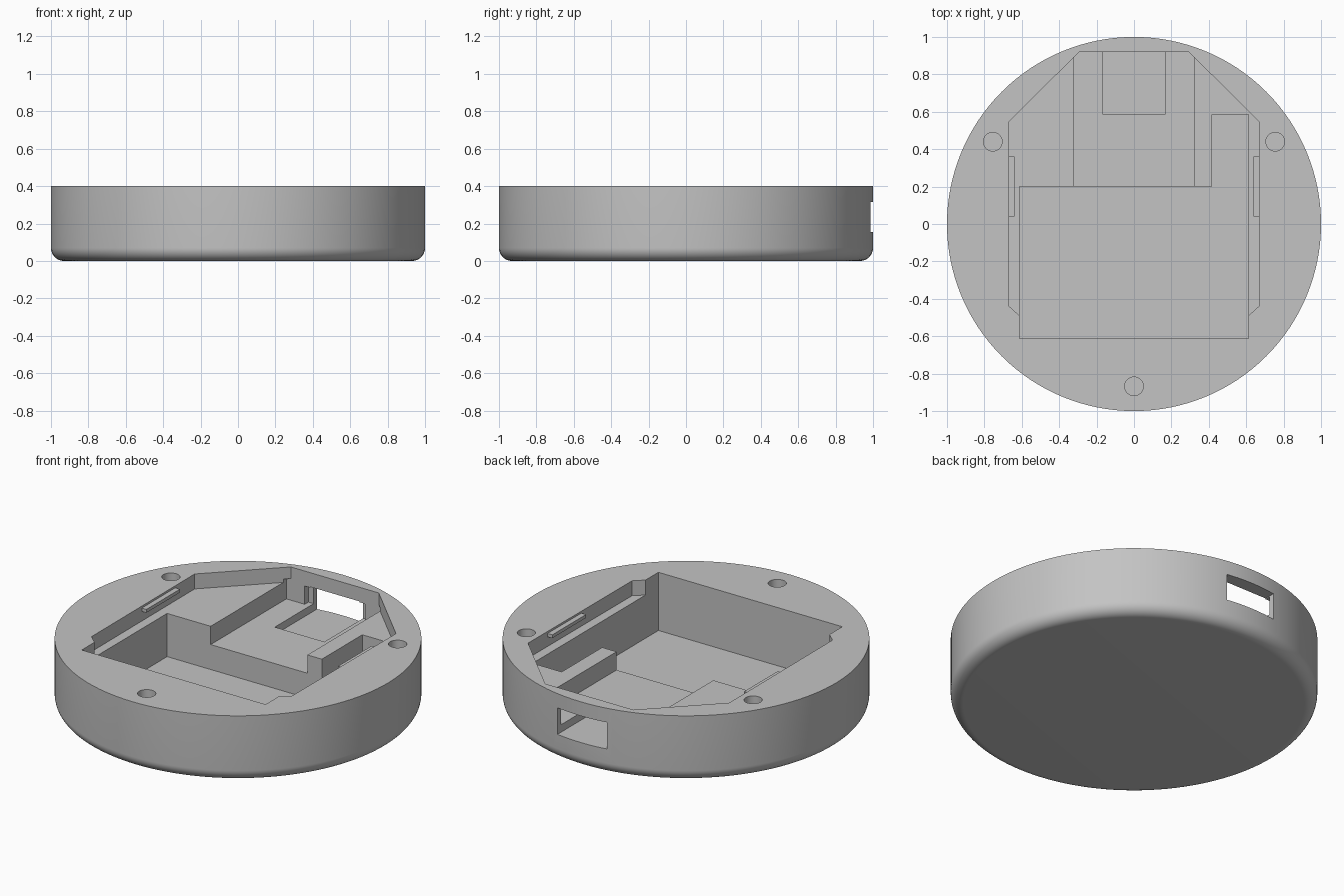
import bpy, bmesh, math

cube = bpy.data.objects.get("Cube")
if cube:
    bpy.data.objects.remove(cube, do_unlink=True)

grey = bpy.data.materials.new("plain grey")
grey.diffuse_color = (0.55, 0.55, 0.55, 1)
grey.use_nodes = True
for node in grey.node_tree.nodes:
    if node.type == "BSDF_PRINCIPLED":
        node.inputs["Base Color"].default_value = (0.55, 0.55, 0.55, 1)

HEIGHT, FILLET, SIDES = 0.4, 0.07, 128
LEDGE, CHANNEL, FLOOR, PORT = 0.31, 0.2, 0.05, 0.155
ABOVE = HEIGHT + 0.1


def make_object(name, bm):
    bmesh.ops.recalc_face_normals(bm, faces=bm.faces)
    mesh = bpy.data.meshes.new(name)
    bm.to_mesh(mesh)
    bm.free()
    mesh.materials.append(grey)
    obj = bpy.data.objects.new(name, mesh)
    bpy.context.collection.objects.link(obj)
    return obj


def prism(name, outline, z0, z1):
    bm = bmesh.new()
    base = bm.faces.new([bm.verts.new((x, y, z0)) for x, y in outline])
    ext = bmesh.ops.extrude_face_region(bm, geom=[base])
    top = [v for v in ext["geom"] if isinstance(v, bmesh.types.BMVert)]
    bmesh.ops.translate(bm, verts=top, vec=(0, 0, z1 - z0))
    return make_object(name, bm)


def box(name, x0, x1, y0, y1, z0, z1):
    return prism(name, [(x0, y0), (x1, y0), (x1, y1), (x0, y1)], z0, z1)


def ring(radius, sides, cx=0, cy=0):
    return [(cx + radius * math.cos(math.tau * i / sides),
             cy + radius * math.sin(math.tau * i / sides)) for i in range(sides)]


# Round body with a filleted bottom edge, built from stacked rings
steps = 12
profile = [(1 - FILLET + FILLET * math.sin(a), FILLET - FILLET * math.cos(a))
           for a in (math.pi / 2 * i / steps for i in range(steps + 1))]
profile.append((1, HEIGHT))
bm = bmesh.new()
rings = [[bm.verts.new((x, y, z)) for x, y in ring(r, SIDES)] for r, z in profile]
for low, high in zip(rings, rings[1:]):
    for i in range(SIDES):
        j = (i + 1) % SIDES
        bm.faces.new((low[i], low[j], high[j], high[i]))
bm.faces.new(rings[0])
bm.faces.new(rings[-1])
body = make_object("round_case", bm)

# Board recess: mirrored half outline
half = [(0.293, 0.92), (0.67, 0.545), (0.667, -0.44), (0.612, -0.49), (0.612, -0.612)]
recess = half + [(-x, y) for x, y in reversed(half)]
# Deep bay with a narrow arm running back on the left
bay = [(-0.612, -0.612), (0.612, -0.612), (0.612, 0.585),
       (0.418, 0.585), (0.418, 0.2), (-0.612, 0.2)]

cutters = [
    prism("recess_cutter", recess, LEDGE, ABOVE),
    prism("bay_cutter", bay, FLOOR, LEDGE + 0.04),
    box("channel_cutter", -0.322, 0.322, 0.15, 0.92, CHANNEL, LEDGE + 0.02),
    box("port_cutter", -0.165, 0.165, 0.585, 1.1, PORT, LEDGE + 0.005),
    box("port_flange_cutter", -0.2, 0.2, 0.88, 0.955, CHANNEL, LEDGE),
]
# Screw holes
for x, y in ((-0.755, 0.44), (0.755, 0.44), (0, -0.868)):
    cutters.append(prism("screw_hole_cutter", ring(0.05, 32, x, y), 0.1, ABOVE))

bpy.context.view_layer.objects.active = body
for cutter in cutters:
    cutter.hide_render = True
    mod = body.modifiers.new("cut", "BOOLEAN")
    mod.operation = "DIFFERENCE"
    mod.solver = "EXACT"
    mod.object = cutter
    bpy.ops.object.modifier_apply(modifier=mod.name)
    bpy.data.objects.remove(cutter, do_unlink=True)

# Snap ribs on both recess walls
for side, sign in (("left", 1), ("right", -1)):
    xs = sorted((sign * 0.638, sign * 0.69))
    box(side + "_snap_rib", xs[0], xs[1], 0.04, 0.36, 0.368, 0.388)

# Smooth the round wall, keep corners crisp
bpy.ops.object.select_all(action="DESELECT")
body.select_set(True)
bpy.context.view_layer.objects.active = body
bpy.ops.object.shade_smooth_by_angle(angle=math.radians(25))
